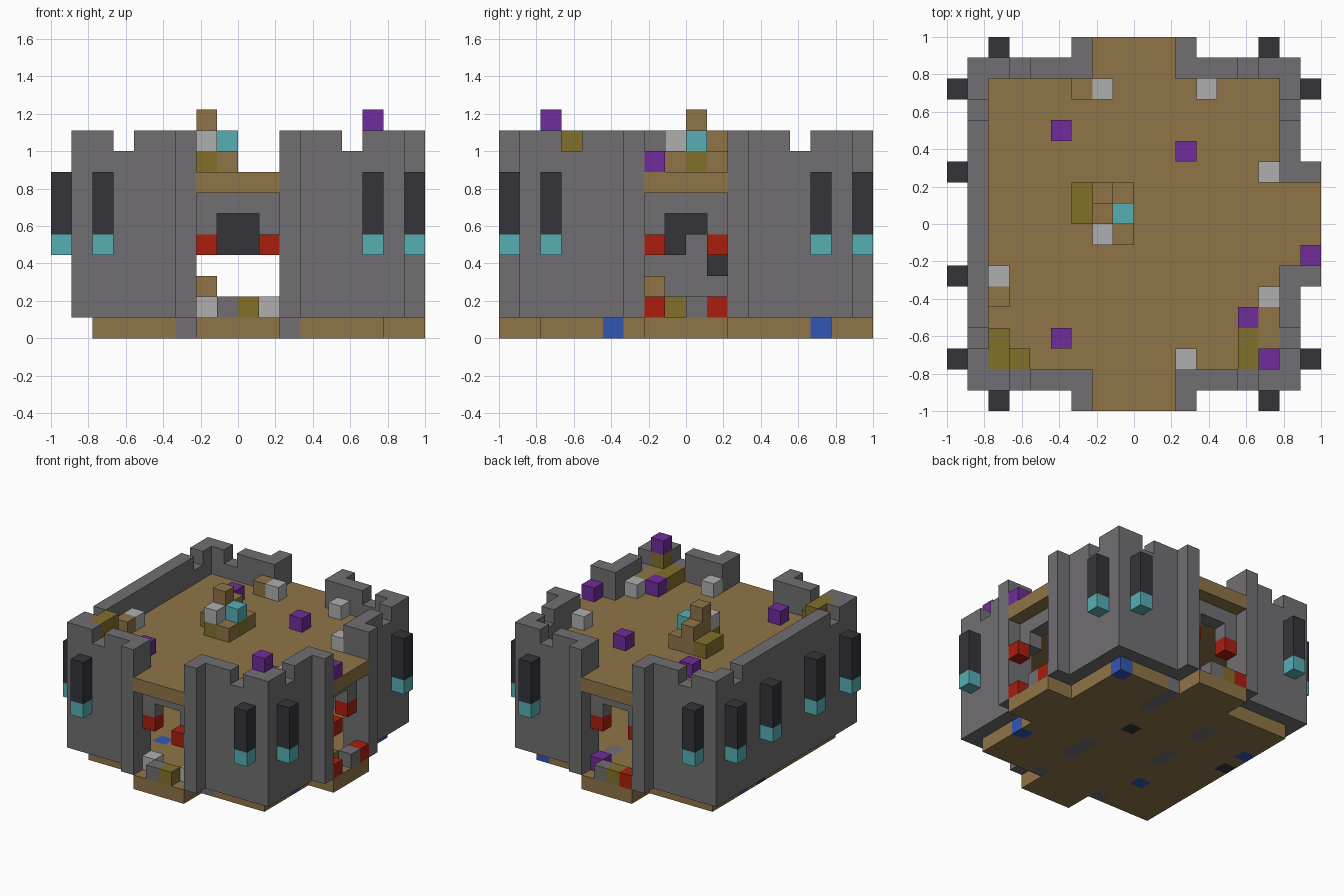
import bpy, bmesh
from mathutils import Vector

cube = bpy.data.objects.get("Cube")
if cube:
    bpy.data.objects.remove(cube, do_unlink=True)

U = 2 / 18  # edge of one block


def linear(c):
    c /= 255
    return c / 12.92 if c <= 0.04045 else ((c + 0.055) / 1.055) ** 2.4


def material(name, r, g, b):
    m = bpy.data.materials.new(name)
    m.use_nodes = True
    col = (linear(r), linear(g), linear(b), 1)
    m.diffuse_color = col
    m.node_tree.nodes["Principled BSDF"].inputs["Base Color"].default_value = col
    return m


STONE = material("stone grey", 113, 111, 114)
WOOD = material("plank brown", 143, 117, 71)
COAL = material("charcoal", 53, 52, 58)
TEAL = material("teal glow", 87, 175, 180)
PURPLE = material("purple", 112, 44, 155)
OLIVE = material("olive", 130, 112, 42)
PALE = material("pale grey", 175, 175, 176)
RED = material("red", 170, 30, 15)
BLUE = material("blue", 52, 86, 180)


def build(name, parts):
    """parts: (material, low corner, high corner) in block units."""
    bm = bmesh.new()
    mats = []
    for mat, lo, hi in parts:
        if mat not in mats:
            mats.append(mat)
        made = bmesh.ops.create_cube(bm, size=1)["verts"]
        for v in made:
            p = [lo[a] if v.co[a] < 0 else hi[a] for a in range(3)]
            v.co = Vector((p[0] - 9, p[1] - 9, p[2])) * U
        for f in {f for v in made for f in v.link_faces}:
            f.material_index = mats.index(mat)
    me = bpy.data.meshes.new(name)
    bm.to_mesh(me)
    bm.free()
    for m in mats:
        me.materials.append(m)
    ob = bpy.data.objects.new(name, me)
    bpy.context.collection.objects.link(ob)
    return ob


def block(mat, i, j, k, height=1):
    return (mat, (i, j, k), (i + 1, j + 1, k + height))


def front(p):
    return p


def back(p):
    mat, a, b = p
    return (mat, (a[0], 18 - b[1], a[2]), (b[0], 18 - a[1], b[2]))


def side(p):
    mat, a, b = p
    return (mat, (18 - b[1], a[0], a[2]), (18 - a[1], b[0], b[2]))


# Floor slab with stone strips and coloured inlays
inlay = {(10, 10): COAL, (2, 10): COAL}
inlay.update({c: BLUE for c in [(15, 15), (15, 5), (2, 12), (5, 5)]})
for i, rows in ((6, (2, 8, 9, 12, 13)), (11, (2, 5, 6, 7, 13, 14, 15))):
    inlay.update({(i, j): STONE for j in rows})
build("floor", [block(inlay.get((i, j), WOOD), i, j, 0)
                for i in range(2, 16) for j in range(2, 16)])

# Three gated walls, each with buttresses, arch, merlons and porch slabs
for label, turn in (("front", front), ("back", back), ("right_hand", side)):
    wall = [(STONE, (1, 1, 1), (7, 2, 9)), (STONE, (11, 1, 1), (17, 2, 9))]
    wall += [(STONE, (a, 1, 9), (b, 2, 10))
             for a, b in ((1, 3), (4, 7), (11, 14), (15, 17))]
    wall += [block(STONE, i, 0, 1, 9) for i in (6, 11)]
    wall.append((STONE, (7, 1, 6), (11, 2, 7)))
    wall += [block(STONE, i, 1, 5) for i in (7, 10)]
    build(label + "_wall", [turn(p) for p in wall])
    build(label + "_porch", [turn((WOOD, (7, 0, z), (11, 2, z + 1))) for z in (0, 7)])

# Closed wall on the remaining side
build("closed_wall", [(STONE, (1, 1, 1), (2, 17, 9))] +
      [(STONE, (1, a, 9), (2, b, 10)) for a, b in ((1, 3), (4, 14), (15, 17))])

# Roof deck
build("roof_deck", [(WOOD, (2, 2, 7), (16, 16, 8))])

# Hanging lanterns on the outer walls
spots = [(i, j) for i in (2, 15) for j in (0, 17)]
spots += [(17, 2), (17, 15)] + [(0, j) for j in (2, 6, 11, 15)]
for n, (i, j) in enumerate(spots):
    build(f"lantern_{n + 1}", [block(TEAL, i, j, 4), block(COAL, i, j, 5, 3)])

# Loose crates on the roof
build("purple_crates", [block(PURPLE, i, j, 8) for i, j in
                        ((5, 13), (11, 12), (5, 3), (14, 4), (17, 7))])
build("pale_crates", [block(PALE, i, j, 8) for i, j in
                      ((7, 15), (12, 15), (15, 11), (2, 6), (15, 5), (11, 2))])
build("brown_crates", [block(WOOD, i, j, 8) for i, j in
                       ((6, 15), (2, 5), (15, 3), (15, 4))])
build("corner_stacks", [block(OLIVE, 2, 2, 8, 2), block(OLIVE, 2, 3, 8, 2),
                        block(OLIVE, 3, 2, 8), block(OLIVE, 14, 2, 8),
                        block(OLIVE, 14, 3, 8), block(OLIVE, 15, 2, 8, 2),
                        block(PURPLE, 15, 2, 10)])

# Central pile on the roof
build("central_pile", [block(OLIVE, 6, 9, 8), block(OLIVE, 6, 10, 8),
                       block(WOOD, 7, 9, 8, 3), block(WOOD, 7, 10, 8, 2),
                       block(WOOD, 8, 10, 8), block(WOOD, 8, 8, 8),
                       block(OLIVE, 7, 8, 8), block(PALE, 7, 8, 9),
                       block(OLIVE, 8, 9, 8), block(TEAL, 8, 9, 9)])

# Lamps and goods in the gateways
build("gate_lamps", [block(RED, *p) for p in
                     ((7, 1, 4), (10, 0, 4), (7, 16, 4), (10, 16, 4),
                      (17, 7, 4), (16, 10, 4))])
build("front_gate_goods", [block(PALE, 7, 1, 1), block(STONE, 8, 0, 1),
                           block(OLIVE, 9, 0, 1), block(PALE, 10, 1, 1)])
build("back_gate_goods", [block(RED, 7, 17, 1), block(OLIVE, 8, 17, 1),
                          block(STONE, 9, 17, 1), block(PURPLE, 10, 16, 1)])
build("right_hand_gate_goods", [block(RED, 17, 7, 1), block(OLIVE, 16, 8, 1),
                                block(STONE, 17, 9, 1), block(RED, 17, 10, 1)])

# Fittings inside the hall
build("hall_chandelier", [(COAL, (8, 8, 5), (10, 10, 7)), (COAL, (8, 8, 4), (10, 9, 5))])
build("hall_fittings", [block(WOOD, 7, 7, 1, 2), block(COAL, 2, 10, 3)])
